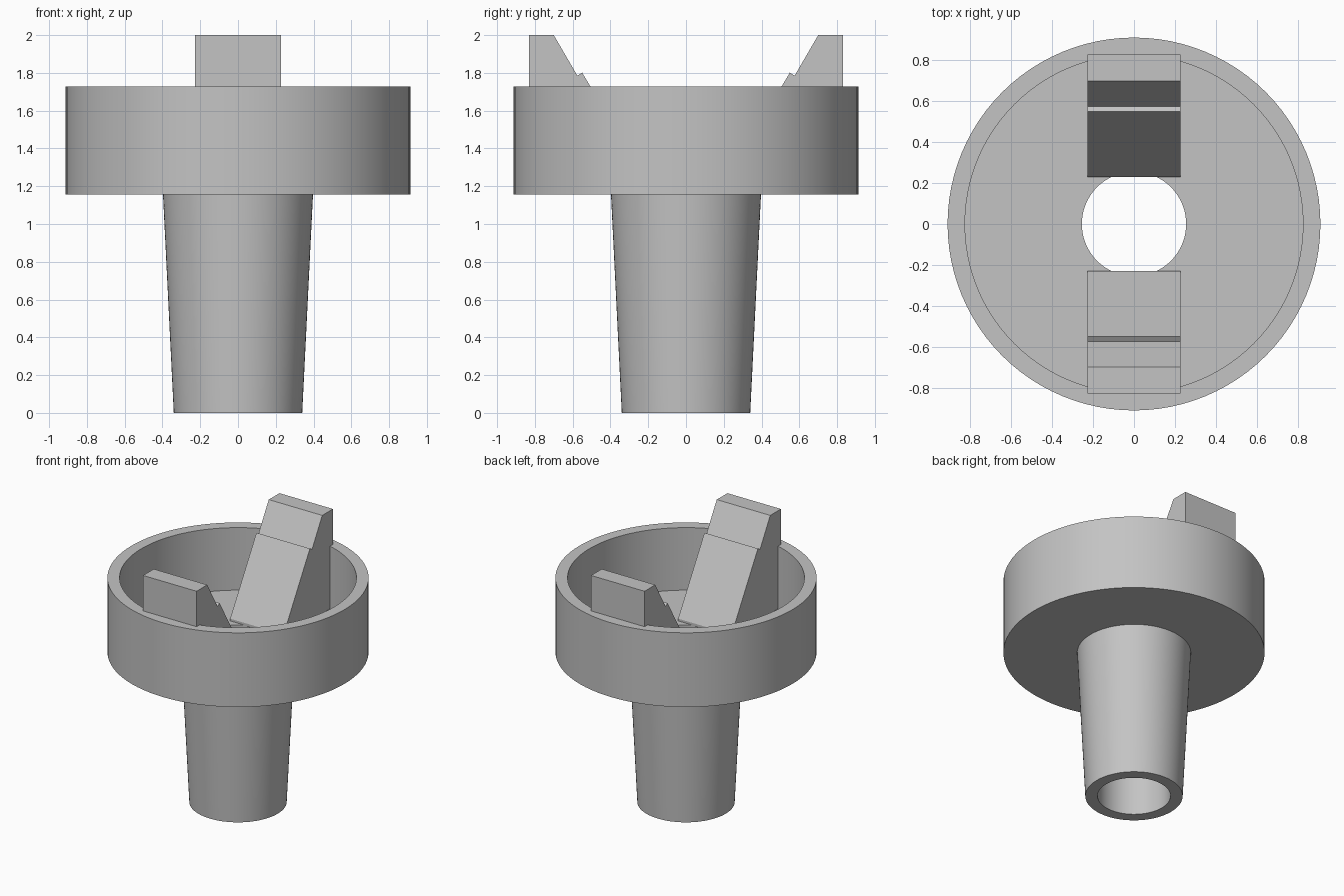
import bpy, bmesh, math
from mathutils import Vector

cube = bpy.data.objects.get("Cube")
if cube:
    bpy.data.objects.remove(cube, do_unlink=True)

# Single grey material
GREY = (0.55, 0.55, 0.55, 1)
grey = bpy.data.materials.new("plain_grey")
grey.use_nodes = True
grey.diffuse_color = GREY
grey.node_tree.nodes["Principled BSDF"].inputs["Base Color"].default_value = GREY


def finish(name, bm):
    bmesh.ops.recalc_face_normals(bm, faces=bm.faces)
    mesh = bpy.data.meshes.new(name)
    bm.to_mesh(mesh)
    bm.free()
    mesh.materials.append(grey)
    obj = bpy.data.objects.new(name, mesh)
    bpy.context.collection.objects.link(obj)
    return obj


def lathe(name, profile, steps=96):
    """Turn a closed (radius, height) profile about the z axis."""
    bm = bmesh.new()
    verts = [bm.verts.new((r, 0, z)) for r, z in profile]
    edges = [bm.edges.new((v, verts[(i + 1) % len(verts)])) for i, v in enumerate(verts)]
    bmesh.ops.spin(bm, geom=verts + edges, cent=(0, 0, 0), axis=(0, 0, 1),
                   angle=math.tau, steps=steps)
    bmesh.ops.remove_doubles(bm, verts=bm.verts, dist=1e-4)
    obj = finish(name, bm)
    bpy.ops.object.select_all(action='DESELECT')
    obj.select_set(True)
    bpy.context.view_layer.objects.active = obj
    bpy.ops.object.shade_smooth_by_angle(angle=math.radians(30))
    return obj


def bracket(name, side, half_width=0.228):
    """Notched ramp, extruded across x from its (y, z) outline."""
    outline = [(0.83, 1.24), (0.83, 2.0), (0.70, 2.0), (0.575, 1.785),
               (0.55, 1.802), (0.23, 1.262), (0.23, 1.24)]
    bm = bmesh.new()
    face = bm.faces.new([bm.verts.new((-half_width, side * y, z)) for y, z in outline])
    out = bmesh.ops.extrude_face_region(bm, geom=[face])
    moved = [g for g in out["geom"] if isinstance(g, bmesh.types.BMVert)]
    bmesh.ops.translate(bm, verts=moved, vec=Vector((2 * half_width, 0, 0)))
    return finish(name, bm)


# Open cup with a hollow tapered stem and straight bore
lathe("cup_and_stem", [(0.255, 0), (0.34, 0), (0.397, 1.155), (0.912, 1.155),
                       (0.912, 1.727), (0.827, 1.727), (0.827, 1.245), (0.255, 1.245)])

# Two facing ramps inside the cup
bracket("front_ramp", -1)
bracket("back_ramp", 1)
